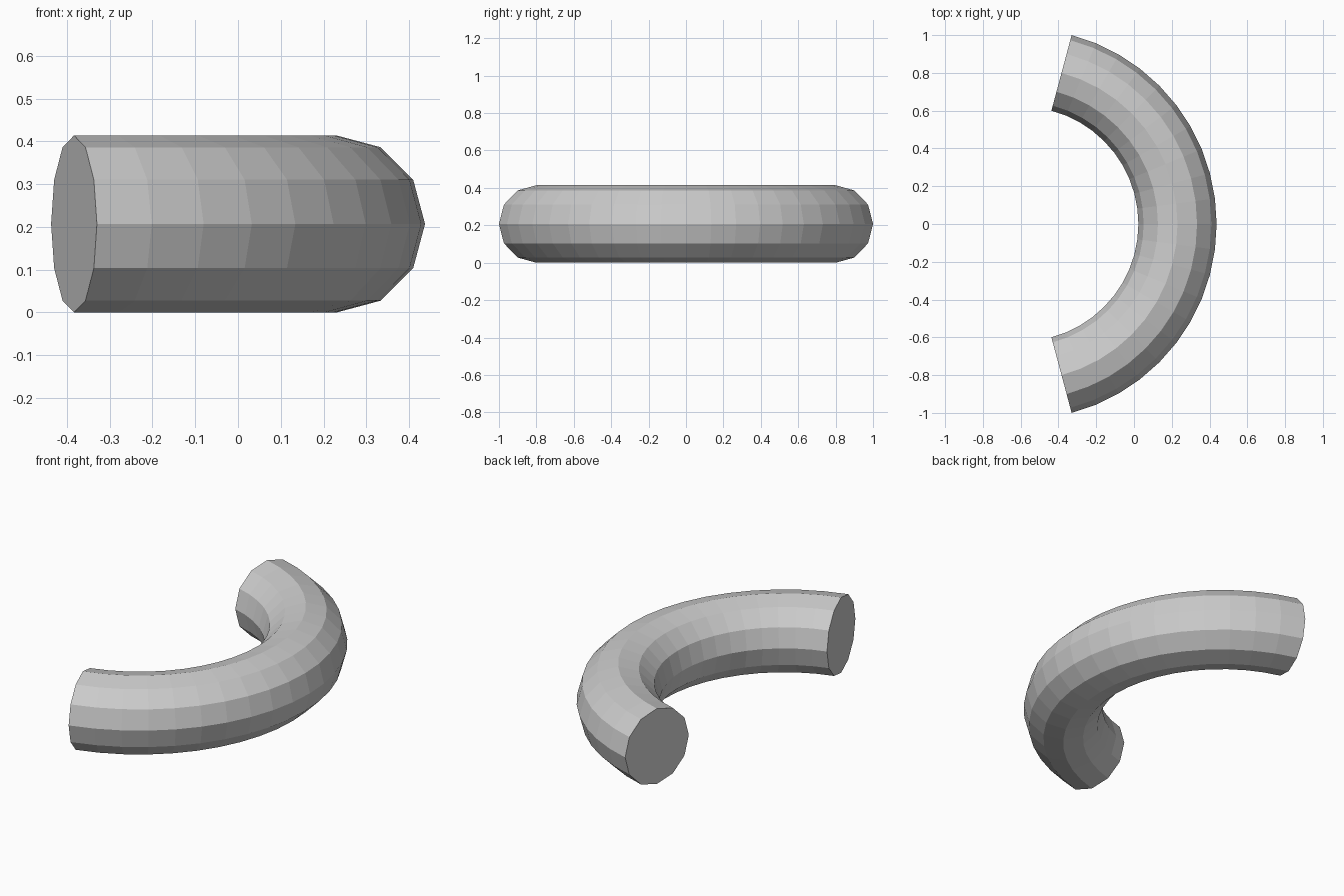
import bpy, bmesh
from math import radians, sin, cos
from mathutils import Matrix, Vector

if "Cube" in bpy.data.objects:
    bpy.data.objects.remove(bpy.data.objects["Cube"])

TUBE = 0.2071            # tube radius
RING = 4 * TUBE          # bend radius
CX = -0.598              # bend centre on x
HALF = radians(75)       # half of the bend angle

bm = bmesh.new()

# 12-sided cross-section at the front end of the bend
profile = [bm.verts.new((RING + TUBE * cos(radians(30 * i)), 0, TUBE * sin(radians(30 * i))))
           for i in range(12)]
edges = [bm.edges.new((profile[i], profile[(i + 1) % 12])) for i in range(12)]
bmesh.ops.rotate(bm, verts=profile, cent=(0, 0, 0), matrix=Matrix.Rotation(-HALF, 3, 'Z'))

# Sweep it through 150 degrees, then close both ends
bmesh.ops.spin(bm, geom=profile + edges, cent=(0, 0, 0), axis=(0, 0, 1),
               angle=2 * HALF, steps=20, use_duplicate=False)
bmesh.ops.holes_fill(bm, edges=[e for e in bm.edges if e.is_boundary], sides=0)
bmesh.ops.translate(bm, verts=bm.verts, vec=Vector((CX, 0, TUBE)))
bmesh.ops.recalc_face_normals(bm, faces=bm.faces)

mesh = bpy.data.meshes.new("curved_tube")
bm.to_mesh(mesh)
bm.free()
bpy.context.collection.objects.link(bpy.data.objects.new("curved_tube", mesh))
